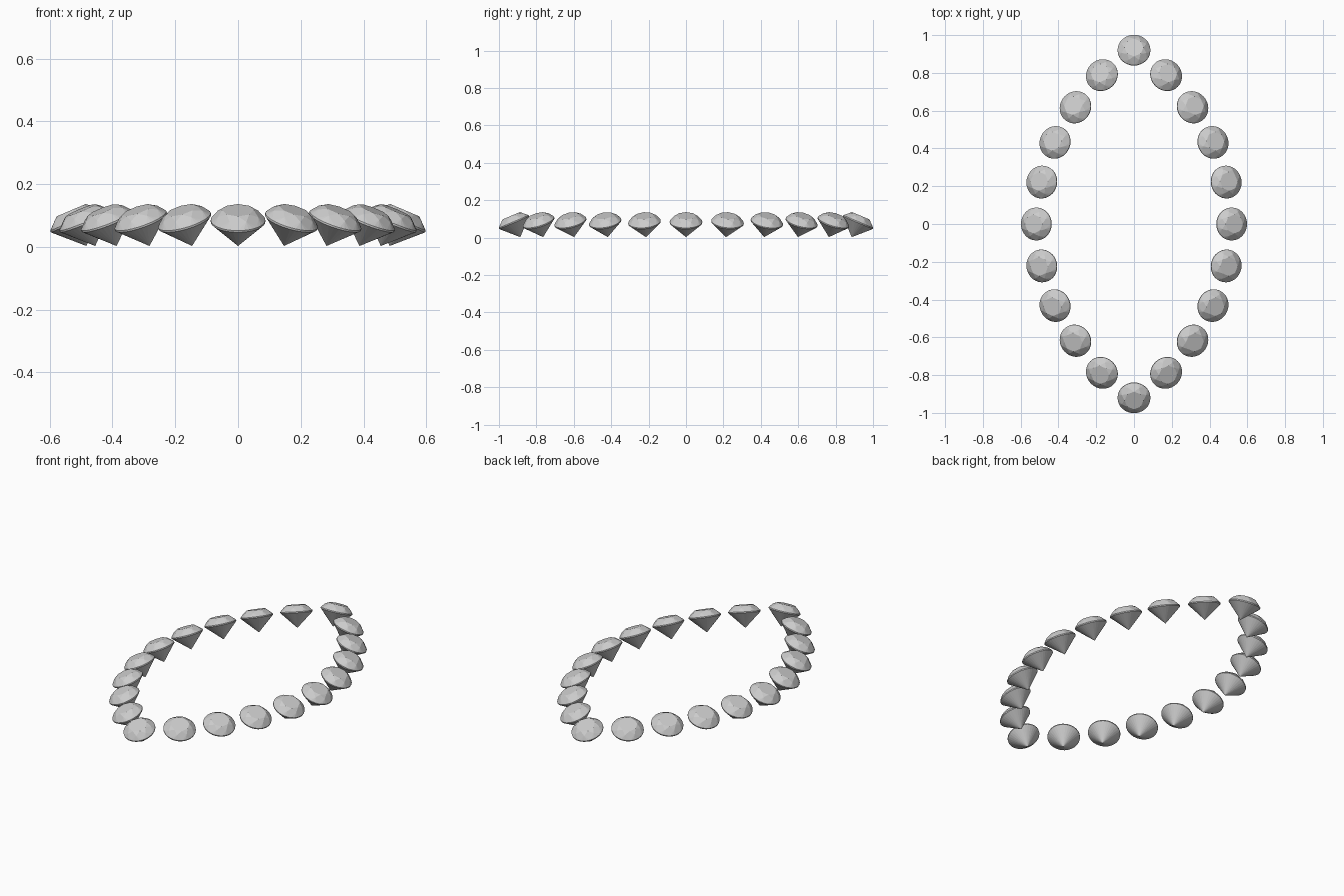
import bpy, bmesh, math
from mathutils import Vector, Matrix

if "Cube" in bpy.data.objects:
    bpy.data.objects.remove(bpy.data.objects["Cube"])

R = 0.087          # girdle radius
SEG = 32


def ring(bm, n, r, z, offset=0.0):
    return [bm.verts.new((r * math.cos(2 * math.pi * (i + offset) / n),
                          r * math.sin(2 * math.pi * (i + offset) / n), z)) for i in range(n)]


def gem_mesh():
    bm = bmesh.new()
    # brilliant-cut crown: table, star ring, girdle
    table = ring(bm, 8, R * 0.58, 0.037)
    star = ring(bm, 8, R * 0.80, 0.024, 0.5)
    top = ring(bm, SEG, R, 0.003)
    low = ring(bm, SEG, R, -0.003)
    tip = bm.verts.new((0, 0, -0.087))
    bm.faces.new(table)
    step = SEG // 8
    for i in range(8):
        j = (i + 1) % 8
        bm.faces.new((table[i], star[i], table[j]))
        bm.faces.new((table[i], star[i - 1], top[i * step], star[i]))
        for k in range(step):
            bm.faces.new((star[i], top[i * step + k], top[(i * step + k + 1) % SEG]))
    # thin girdle and pointed pavilion
    for i in range(SEG):
        j = (i + 1) % SEG
        bm.faces.new((top[i], low[i], low[j], top[j]))
        bm.faces.new((low[i], tip, low[j]))
    bmesh.ops.recalc_face_normals(bm, faces=bm.faces[:])
    me = bpy.data.meshes.new("gem")
    bm.to_mesh(me)
    bm.free()
    return me


# stones along a pointed-oval outline, each leaning outwards
quarter = [(0, 0.92), (0.17, 0.788), (0.31, 0.618), (0.418, 0.432), (0.488, 0.222), (0.517, 0)]
right = quarter + [(x, -y) for x, y in reversed(quarter[:-1])]
path = right + [(-x, y) for x, y in reversed(right[1:-1])]
mesh = gem_mesh()
TILT = math.radians(23)
for i, (x, y) in enumerate(path):
    a, b = path[i - 1], path[(i + 1) % len(path)]
    out = Vector((-(b[1] - a[1]), b[0] - a[0], 0)).normalized()
    axis = Vector((0, 0, 1)).cross(out)
    ob = bpy.data.objects.new("gem_%02d" % (i + 1), mesh)
    ob.matrix_world = Matrix.Translation((x, y, 0.083)) @ Matrix.Rotation(TILT, 4, axis)
    bpy.context.collection.objects.link(ob)
